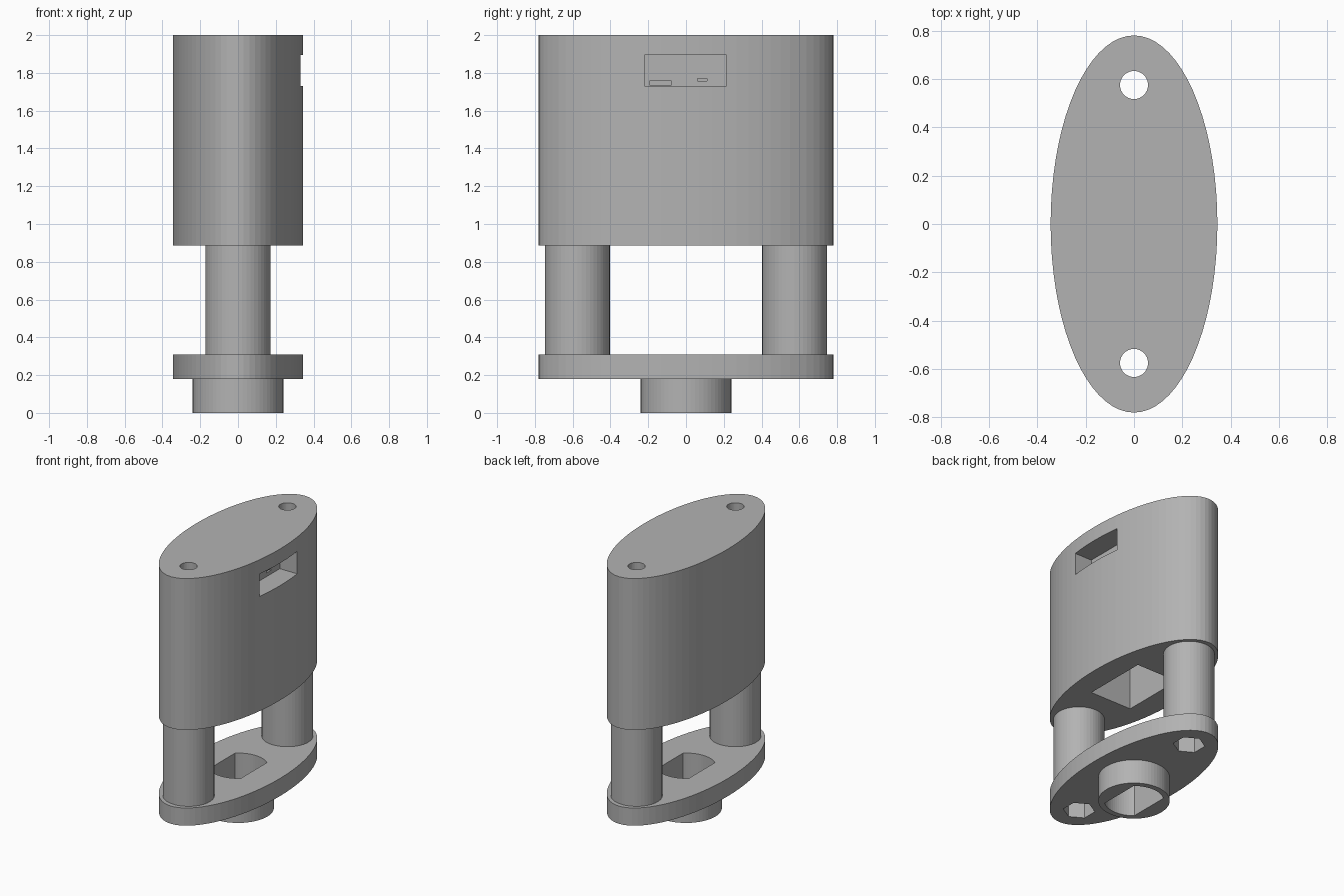
import bpy, bmesh, math

if "Cube" in bpy.data.objects:
    bpy.data.objects.remove(bpy.data.objects["Cube"], do_unlink=True)

grey = bpy.data.materials.new("plain grey")
grey.use_nodes = True
grey.diffuse_color = (0.45, 0.45, 0.45, 1)
grey.node_tree.nodes["Principled BSDF"].inputs["Base Color"].default_value = (0.45, 0.45, 0.45, 1)


def prism(name, outline, z0, z1):
    """Extrude a closed outline from z0 to z1."""
    bm = bmesh.new()
    face = bm.faces.new([bm.verts.new((x, y, z0)) for x, y in outline])
    top = bmesh.ops.extrude_face_region(bm, geom=[face])["geom"]
    for v in top:
        if isinstance(v, bmesh.types.BMVert):
            v.co.z = z1
    bmesh.ops.recalc_face_normals(bm, faces=bm.faces)
    mesh = bpy.data.meshes.new(name)
    bm.to_mesh(mesh)
    bm.free()
    mesh.materials.append(grey)
    obj = bpy.data.objects.new(name, mesh)
    bpy.context.collection.objects.link(obj)
    return obj


def ellipse(rx, ry, cy=0, n=64, start=0):
    angles = [start + math.tau * i / n for i in range(n)]
    return [(rx * math.cos(a), cy + ry * math.sin(a)) for a in angles]


def box(x0, x1, y0, y1):
    return [(x0, y0), (x1, y0), (x1, y1), (x0, y1)]


def carve(obj, cutters):
    """Subtract each (outline, z0, z1) from the part."""
    for outline, z0, z1 in cutters:
        cutter = prism("cutter", outline, z0, z1)
        cutter.hide_render = True
        mod = obj.modifiers.new("cut", 'BOOLEAN')
        mod.operation = 'DIFFERENCE'
        mod.solver = 'EXACT'
        mod.object = cutter
        bpy.context.view_layer.update()
        graph = bpy.context.evaluated_depsgraph_get()
        mesh = bpy.data.meshes.new_from_object(obj.evaluated_get(graph))
        obj.modifiers.clear()
        obj.data = mesh
        bpy.data.objects.remove(cutter, do_unlink=True)


PLATE_Z, PLATE_TOP, BODY_Z, TOP = 0.18, 0.31, 0.885, 2.0
BOLT_Y = 0.575
SHELL = ellipse(0.345, 0.78, n=72)
bolts = [(ellipse(0.058, 0.058, s * BOLT_Y, 32), -0.1, 2.1) for s in (-1, 1)]
nuts = [(ellipse(0.108, 0.108, s * BOLT_Y, 6, math.pi / 2), 0.1, 0.29) for s in (-1, 1)]

# Round socket with two flat sides
flat = math.acos(0.13 / 0.2)
arc = [flat + (math.pi - 2 * flat) * i / 16 for i in range(17)]
socket = [(0.2 * math.cos(a + t), 0.2 * math.sin(a + t)) for t in (0, math.pi) for a in arc]

# Housing with underside cavity, side window and small ports
housing = prism("housing", SHELL, BODY_Z, TOP)
carve(housing, bolts + [
    (box(-0.17, 0.17, -0.243, 0.243), 0.8, 1.79),
    (box(0.19, 0.5, -0.22, 0.215), 1.73, 1.895),
    (box(0.1, 0.25, -0.19, -0.08), 1.732, 1.76),
    (box(0.1, 0.25, 0.06, 0.11), 1.757, 1.77)])

# Two hollow pillars
for s, side in ((-1, "front"), (1, "back")):
    pillar = prism(side + "_pillar", ellipse(0.172, 0.172, s * BOLT_Y, 48), PLATE_TOP, BODY_Z)
    carve(pillar, bolts)

# Base plate with socket and nut recesses
plate = prism("base_plate", SHELL, PLATE_Z, PLATE_TOP)
carve(plate, bolts + nuts + [(socket, 0.1, 0.4)])

# Collar below the plate
collar = prism("collar", ellipse(0.24, 0.24), 0, PLATE_Z)
carve(collar, [(socket, -0.1, 0.3)])
